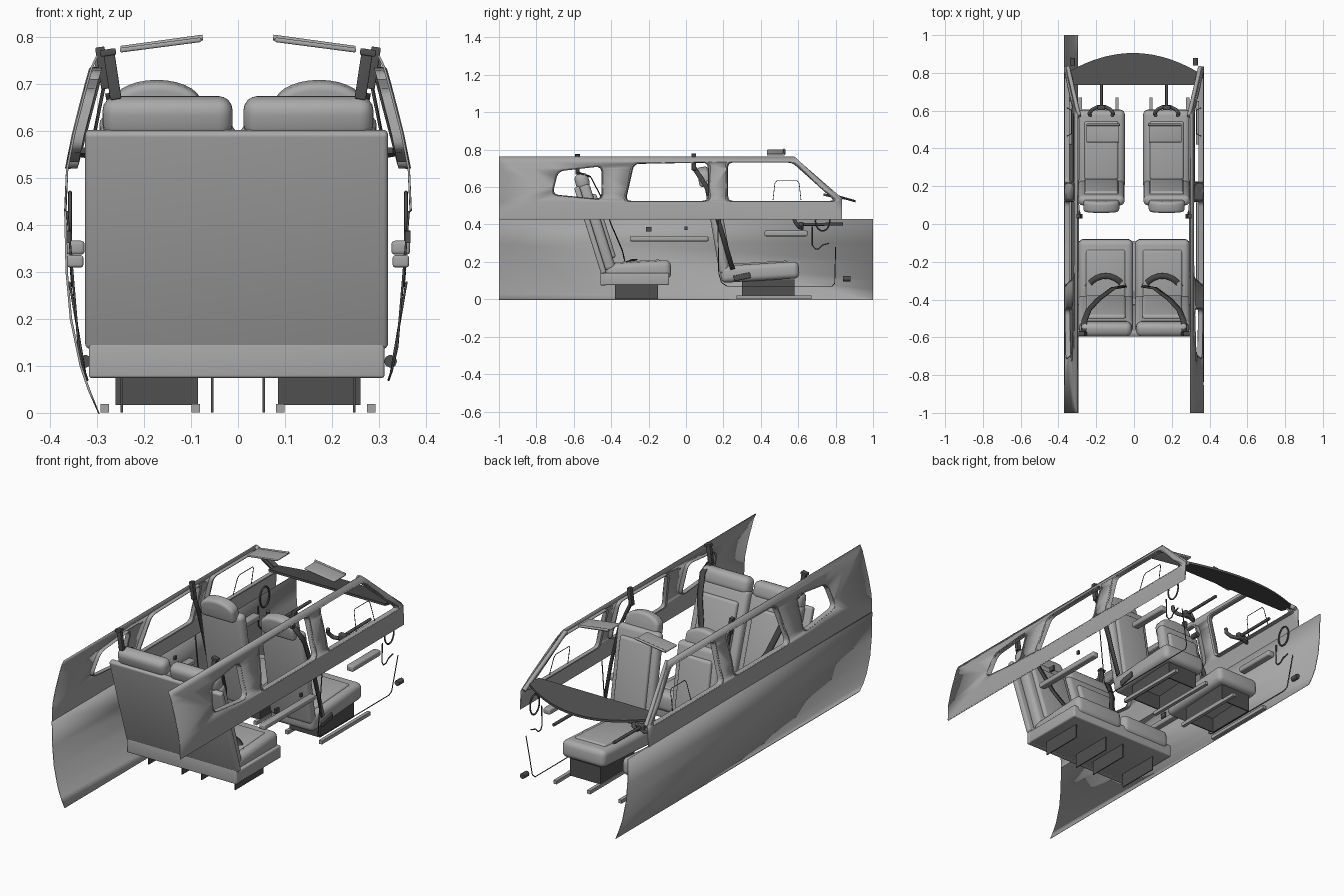
import bpy, bmesh, math
from mathutils import Vector, Matrix

cube = bpy.data.objects.get("Cube")
if cube:
    bpy.data.objects.remove(cube, do_unlink=True)


def material(name, v):
    m = bpy.data.materials.new(name)
    m.use_nodes = True
    m.diffuse_color = (v, v, v, 1)
    m.node_tree.nodes["Principled BSDF"].inputs["Base Color"].default_value = (v, v, v, 1)
    return m


PANEL = material("wall grey", 0.38)
SEAT = material("upholstery grey", 0.40)
DARK = material("dark trim", 0.08)
BELT = material("belt webbing", 0.06)


def finish(name, bm, mat, solid=0):
    bmesh.ops.recalc_face_normals(bm, faces=bm.faces)
    me = bpy.data.meshes.new(name)
    bm.to_mesh(me)
    bm.free()
    me.materials.append(mat)
    ob = bpy.data.objects.new(name, me)
    bpy.context.collection.objects.link(ob)
    bpy.ops.object.select_all(action='DESELECT')
    ob.select_set(True)
    bpy.context.view_layer.objects.active = ob
    bpy.ops.object.shade_smooth_by_angle(angle=math.radians(35))
    if solid:
        mod = ob.modifiers.new("Thickness", 'SOLIDIFY')
        mod.thickness, mod.offset = solid, 0
    return ob


def box(name, loc, size, mat, bevel=0, tilt=0, roll=0):
    bm = bmesh.new()
    bmesh.ops.create_cube(bm, size=1)
    bmesh.ops.scale(bm, vec=size, verts=bm.verts)
    if bevel:
        bmesh.ops.bevel(bm, geom=bm.edges[:], offset=bevel, segments=4, profile=0.5, affect='EDGES')
    turn = Matrix.Rotation(roll, 4, 'Y') @ Matrix.Rotation(tilt, 4, 'X')
    bmesh.ops.transform(bm, matrix=Matrix.Translation(loc) @ turn, verts=bm.verts)
    return finish(name, bm, mat)


def prism(name, pts, push, mat, bevel=0, loc=(0, 0, 0), tilt=0):
    bm = bmesh.new()
    face = bm.faces.new([bm.verts.new(p) for p in pts])
    ext = bmesh.ops.extrude_face_region(bm, geom=[face])
    moved = [g for g in ext["geom"] if isinstance(g, bmesh.types.BMVert)]
    bmesh.ops.translate(bm, vec=push, verts=moved)
    bmesh.ops.recalc_face_normals(bm, faces=bm.faces)
    if bevel:
        rim = [e for e in bm.edges if e.calc_face_angle(0) > 1.2]
        bmesh.ops.bevel(bm, geom=rim, offset=bevel, segments=4, profile=0.5, affect='EDGES')
    bmesh.ops.transform(bm, matrix=Matrix.Translation(loc) @ Matrix.Rotation(tilt, 4, 'X'), verts=bm.verts)
    return finish(name, bm, mat)


def wire(name, pts, radius, mat, closed=False):
    cu = bpy.data.curves.new(name, 'CURVE')
    cu.dimensions = '3D'
    cu.bevel_depth, cu.bevel_resolution = radius, 2
    cu.use_fill_caps = True
    sp = cu.splines.new('POLY')
    sp.points.add(len(pts) - 1)
    for p, co in zip(sp.points, pts):
        p.co = (*co, 1)
    sp.use_cyclic_u = closed
    cu.materials.append(mat)
    ob = bpy.data.objects.new(name, cu)
    bpy.context.collection.objects.link(ob)
    bpy.ops.object.select_all(action='DESELECT')
    ob.select_set(True)
    bpy.context.view_layer.objects.active = ob
    bpy.ops.object.convert(target='MESH')


def ribbon(name, pts, normal, width):
    bm = bmesh.new()
    pts = [Vector(p) for p in pts]
    rows = []
    for i, p in enumerate(pts):
        along = pts[min(i + 1, len(pts) - 1)] - pts[max(i - 1, 0)]
        w = along.cross(Vector(normal)).normalized() * width / 2
        rows.append((bm.verts.new(p - w), bm.verts.new(p + w)))
    for (a, b), (c, d) in zip(rows, rows[1:]):
        bm.faces.new((a, b, d, c))
    finish(name, bm, BELT, 0.005)


def rounded(pts, r):
    out = []
    pts = [Vector(p) for p in pts]
    for i, p in enumerate(pts):
        a = p + (pts[i - 1] - p).normalized() * r
        b = p + (pts[(i + 1) % len(pts)] - p).normalized() * r
        for t in (0, 0.25, 0.5, 0.75, 1):
            out.append(a * (1 - t) ** 2 + p * 2 * t * (1 - t) + b * t * t)
    return out


# Fuselage cross-section: half width at each height
SKIN = [(0, .297), (.05, .318), (.1, .335), (.2, .356), (.3, .365), (.43, .368),
        (.52, .364), (.6, .348), (.7, .322), (.735, .312), (.765, .298)]


def skin(z):
    for (z0, x0), (z1, x1) in zip(SKIN, SKIN[1:]):
        if z <= z1:
            return x0 + (x1 - x0) * (z - z0) / (z1 - z0)
    return SKIN[-1][1]


def wall(name, side, loops):
    bm = bmesh.new()
    for loop in loops:
        vs = [bm.verts.new((0, p[0], p[1])) for p in loop]
        for i, v in enumerate(vs):
            bm.edges.new((vs[i - 1], v))
    bmesh.ops.triangle_fill(bm, use_beauty=True, edges=bm.edges[:], normal=(1, 0, 0))
    for z, _ in SKIN:
        bmesh.ops.bisect_plane(bm, geom=bm.verts[:] + bm.edges[:] + bm.faces[:],
                               plane_co=(0, 0, z), plane_no=(0, 0, 1))
    for v in bm.verts:
        v.co.x = side * skin(v.co.z)
    finish(name, bm, PANEL, 0.005)


def window_frame(name, side, loop):
    bm = bmesh.new()
    mid = sum(loop, Vector((0, 0))) / len(loop)
    rings = []
    for scale, off in ((1.05, .003), (1.02, .005), (1, 0), (.985, -.02), (1.04, -.022), (1.05, .003)):
        ring = [mid + (p - mid) * scale for p in loop]
        rings.append([bm.verts.new((side * (skin(p.y) + off), p.x, p.y)) for p in ring])
    for a, b in zip(rings, rings[1:]):
        for i in range(len(a)):
            bm.faces.new((a[i - 1], a[i], b[i], b[i - 1]))
    bmesh.ops.remove_doubles(bm, verts=bm.verts, dist=0.00001)
    finish(name, bm, PANEL)


WINDOWS = {
    "rear": rounded([(-.715, .56), (-.685, .685), (-.45, .712), (-.45, .535)], .035),
    "middle": rounded([(-.325, .525), (-.28, .725), (.12, .732), (.12, .525)], .03),
    "front": rounded([(.222, .525), (.222, .732), (.57, .732), (.80, .525)], .025)}
UPPER = [(-1, .43), (.835, .43), (.835, .53), (.58, .762), (-1, .762)]

wall("right_lower_wall", -1, [[(-1, 0), (1, 0), (1, .43), (-1, .43)]])

for s, side in ((-1, "right"), (1, "left")):
    def on_skin(y, z, inset=0):
        return (s * (skin(z) - inset), y, z)

    # Upper cabin wall with window surrounds and windscreen post
    wall(side + "_upper_wall", s, [UPPER] + list(WINDOWS.values()))
    for key, loop in WINDOWS.items():
        window_frame(side + "_" + key + "_window_frame", s, loop)
    wire(side + "_windscreen_post", [on_skin(.57, .755, .012), on_skin(.83, .53, .012)], .011, PANEL)
    wire(side + "_vent_window", [on_skin(y, z, .008) for y, z in
         ((.465, .53), (.475, .62), (.485, .633), (.595, .633), (.605, .62), (.615, .53))], .0018, DARK)

    # Door seam, wall armrests and fittings
    wire(side + "_door_seam", [on_skin(y, z, .004) for y, z in
         ((.17, .43), (.175, .14), (.19, .09), (.22, .07), (.78, .07), (.795, .085), (.8, .28))], .0025, DARK)
    box(side + "_rear_armrest", (s * .347, -.09, .323), (.035, .42, .026), PANEL, .006)
    box(side + "_front_armrest", (s * .347, .535, .352), (.04, .23, .03), PANEL, .008)
    box(side + "_wall_switch", (s * .362, -.2, .375), (.012, .03, .025), DARK)
    box(side + "_wall_socket", (s * .362, 0, .38), (.012, .016, .018), DARK)
    wire(side + "_air_vent", [on_skin(.84, .11, .012), on_skin(.88, .11, .012)], .014, DARK)
    ring = [(s * .358, .73 + .038 * math.cos(a), .418 + .052 * math.sin(a))
            for a in (i * math.tau / 24 for i in range(24))]
    wire(side + "_grab_ring", ring, .004, DARK, True)
    wire(side + "_headset_cable", [on_skin(y, z, .01) for y, z in
         ((.675, .39), (.675, .29), (.69, .27), (.71, .27), (.73, .29), (.765, .3))], .003, DARK)

    # Front seat
    cx = s * .173
    box(side + "_front_cushion", (cx, .395, .145), (.25, .42, .09), SEAT, .028, .06)
    box(side + "_front_cushion_pad", (cx, .39, .183), (.18, .31, .03), SEAT, .012, .06)
    box(side + "_front_backrest", (cx, .165, .385), (.245, .055, .51), SEAT, .024, .17)
    box(side + "_front_backrest_pad", (cx, .19, .39), (.18, .035, .40), SEAT, .014, .17)
    arch = [(-.095, 0, -.05)] + [(-.095 * math.cos(a), 0, .005 + .05 * math.sin(a))
            for a in (i * math.pi / 14 for i in range(15))] + [(.095, 0, -.05)]
    prism(side + "_front_headrest", arch, (0, .06, 0), SEAT, .016, (cx, .065, .648), .17)
    for dx in (-.085, .085):
        box(side + "_seat_base_side", (cx + dx, .44, .062), (.006, .28, .09), DARK)
    for y in (.303, .577):
        box(side + "_seat_base_end", (cx, y, .062), (.17, .006, .09), DARK)
    for x in (.09, .284):
        box(side + "_seat_rail", (s * x, .47, .01), (.018, .4, .018), PANEL)
    box(side + "_front_buckle", (s * .3, .3, .12), (.012, .09, .03), DARK, .004, .2)

    # Rear seat half
    rx = s * .15
    box(side + "_rear_cushion", (rx, -.255, .15), (.29, .35, .10), SEAT, .03, .06)
    box(side + "_rear_cushion_pad", (rx, -.265, .19), (.21, .26, .03), SEAT, .012, .06)
    box(side + "_rear_backrest", (rx, -.475, .385), (.29, .06, .48), SEAT, .022, .305)
    box(side + "_rear_backrest_pad", (rx, -.447, .39), (.21, .04, .36), SEAT, .014, .305)
    box(side + "_rear_headrest", (rx, -.555, .63), (.277, .075, .088), SEAT, .03, .25)
    for x in (.055, .248):
        box(side + "_bench_leg", (s * x, -.265, .045), (.005, .23, .088), DARK)

    # Seat belts and anchors
    box(side + "_rear_belt_anchor", (s * .268, -.58, .72), (.024, .02, .105), DARK, .003, 0, s * .15)
    box(side + "_rear_belt_cap", (s * .277, -.58, .768), (.034, .026, .014), DARK, .003, 0, s * .15)
    ribbon(side + "_rear_shoulder_belt", [(s * .268, -.58, .68), (s * .262, -.51, .655), (s * .24, -.455, .55),
           (s * .19, -.40, .40), (s * .11, -.34, .26), (s * .045, -.33, .215)], (0, 1, .3), .03)
    lap = [(s * (.15 + .115 * math.cos(a)), -.40 + .125 * math.sin(a), .172 + .04 * math.sin(a))
           for a in (i * math.pi / 14 for i in range(15))]
    ribbon(side + "_rear_lap_belt", lap, (0, 0, 1), .03)
    box(side + "_front_belt_anchor", (s * .288, .042, .735), (.02, .024, .09), DARK, .003, 0, s * .15)
    ribbon(side + "_front_belt", [(s * .285, .045, .70), (s * .305, .11, .6), (s * .312, .17, .43),
           (s * .312, .25, .16)], (1, 0, 0), .025)

    # Control yoke
    grip = [(cx - .058, .575, .437), (cx - .064, .585, .41), (cx - .05, .605, .385), (cx - .02, .62, .38),
            (cx, .62, .395), (cx + .02, .62, .38), (cx + .05, .605, .385), (cx + .064, .585, .41),
            (cx + .058, .575, .437)]
    wire(side + "_yoke_grip", grip, .010, DARK)
    wire(side + "_yoke_shaft", [(cx, .61, .40), (cx, .84, .402)], .008, DARK)
    box(side + "_yoke_hub", (cx, .615, .397), (.04, .025, .035), DARK, .006)

    # Sun visor
    box(side + "_sun_visor", (s * .165, .48, .784), (.175, .095, .01), PANEL, .004, 0, s * .13)
    wire(side + "_visor_rod", [(s * .25, .525, .776), (s * .075, .525, .80)], .006, PANEL)

# Rear bench shell and plinth
box("bench_back_shell", (-.003, -.512, .37), (.645, .03, .485), SEAT, .01, .305)
box("bench_plinth", (-.003, -.265, .108), (.63, .35, .065), SEAT, .008)
box("bench_rear_skirt", (-.003, -.442, .112), (.63, .03, .075), SEAT, .006)

# Glareshield with a curved leading edge
curve = [(-.355 + .7 * i / 20, .80 + .105 * (1 - (i / 10 - 1) ** 2), .56 - .03 * (1 - (i / 10 - 1) ** 2))
         for i in range(21)]
prism("glareshield", [(.33, .735, .565), (-.34, .735, .565)] + curve, (0, 0, -.012), DARK)
